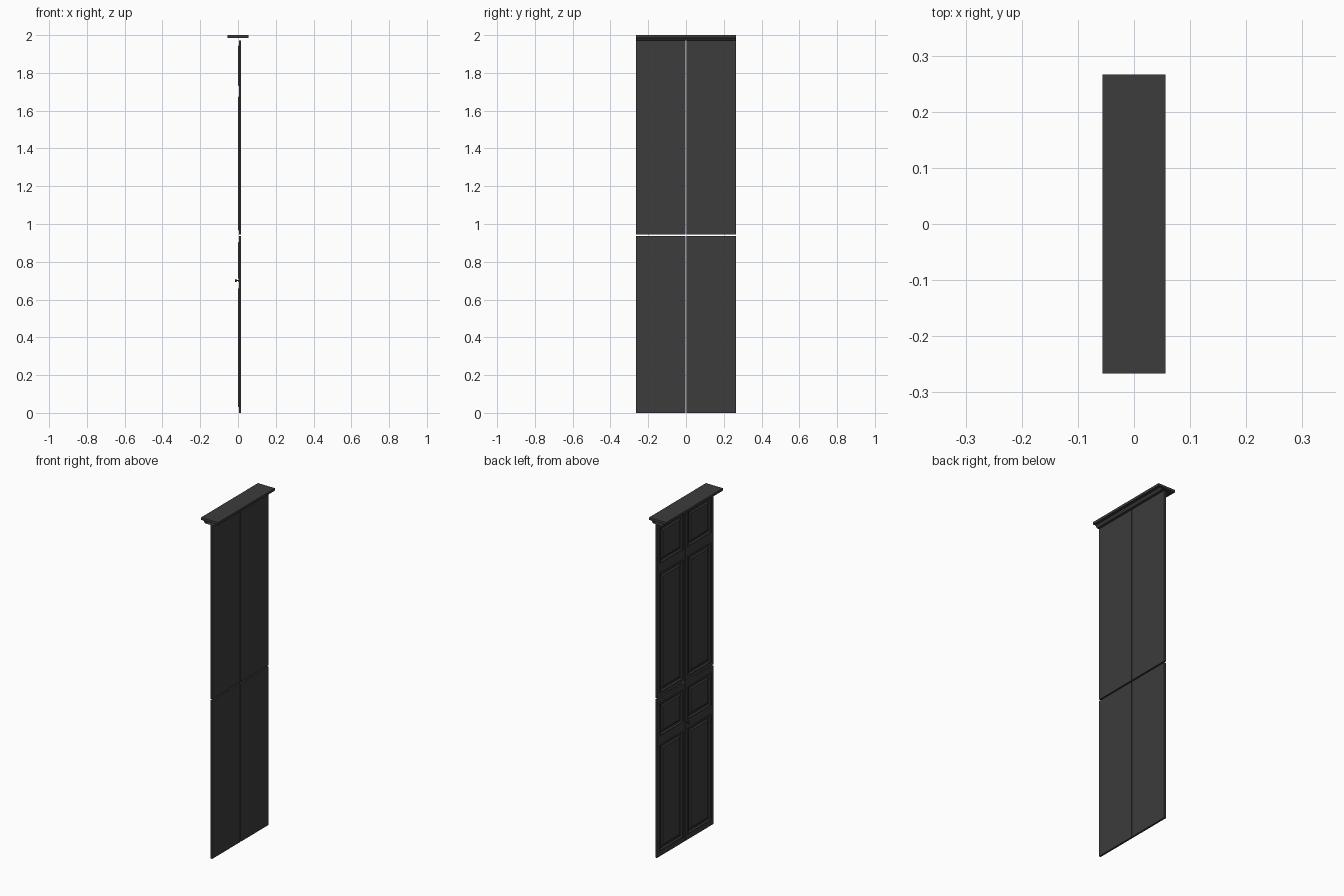
import bpy, bmesh, math
from mathutils import Matrix

if "Cube" in bpy.data.objects:
    bpy.data.objects.remove(bpy.data.objects["Cube"])

DARK = bpy.data.materials.new("charcoal")
DARK.diffuse_color = (0.045, 0.045, 0.045, 1)
DARK.use_nodes = True
DARK.node_tree.nodes["Principled BSDF"].inputs["Base Color"].default_value = DARK.diffuse_color


def finish(name, bm):
    bmesh.ops.recalc_face_normals(bm, faces=bm.faces)
    me = bpy.data.meshes.new(name)
    bm.to_mesh(me)
    bm.free()
    ob = bpy.data.objects.new(name, me)
    bpy.context.collection.objects.link(ob)
    me.materials.append(DARK)
    return ob


def door(name, side, zs, x0=0.005, x1=0.016):
    """Two-panel door: gridded face, moulded panels, thickness behind."""
    ys = [side * v for v in (0.002, 0.022, 0.24, 0.264)]
    bm = bmesh.new()
    g = [[bm.verts.new((x0, y, z)) for y in ys] for z in zs]
    panels = []
    for i in range(len(zs) - 1):
        for j in range(3):
            q = [g[i][j], g[i][j + 1], g[i + 1][j + 1], g[i + 1][j]]
            if side > 0:
                q.reverse()
            f = bm.faces.new(q)
            if j == 1 and i in (1, 3):
                panels.append(f)
    # sides and flat back
    rim = [e for e in bm.edges if e.is_boundary]
    ext = bmesh.ops.extrude_edge_only(bm, edges=rim)["geom"]
    for v in ext:
        if isinstance(v, bmesh.types.BMVert):
            v.co.x = x1
    bmesh.ops.holes_fill(bm, edges=[e for e in bm.edges if e.is_boundary], sides=0)
    # raised bead, sunk margin, bevelled raised field
    for width, x in ((0.003, 0.001), (0.006, 0.002), (0.006, 0.010),
                     (0.014, 0.010), (0.012, 0.004)):
        bmesh.ops.inset_individual(bm, faces=panels, thickness=width, depth=0)
        for f in panels:
            for v in f.verts:
                v.co.x = x
    return finish(name, bm)


LOWER = (0.0, 0.03, 0.66, 0.71, 0.905, 0.936)
UPPER = (0.944, 0.965, 1.675, 1.73, 1.945, 1.972)
for label, zs in (("lower", LOWER), ("upper", UPPER)):
    for end, s in (("left", 1), ("right", -1)):
        door(f"{label}_{end}_door", s, zs)


# cornice: solid cap on an open-ended lower moulding
bm = bmesh.new()
bmesh.ops.create_cube(bm, size=1, matrix=Matrix.Translation((0, 0, 1.993))
                      @ Matrix.Diagonal((0.112, 0.532, 0.014, 1)))
finish("cornice_cap", bm)

bm = bmesh.new()
prof = [(-0.04, 1.986), (-0.03, 1.972), (0.03, 1.972), (0.04, 1.986)]
rows = [[bm.verts.new((x, y, z)) for x, z in prof] for y in (-0.265, 0.265)]
for k in range(3):
    bm.faces.new((rows[0][k], rows[0][k + 1], rows[1][k + 1], rows[1][k]))
finish("cornice_moulding", bm)

# knob: lathe profile turned about the x axis
bm = bmesh.new()
prof = [(0.006, 0.006), (0.003, 0.006), (0.001, 0.003), (-0.006, 0.003),
        (-0.009, 0.008), (-0.013, 0.008), (-0.016, 0.005), (-0.017, 0.0)]
vs = [bm.verts.new((x, -0.012 + r, 0.7)) for x, r in prof]
es = [bm.edges.new(p) for p in zip(vs, vs[1:])]
bmesh.ops.spin(bm, geom=vs + es, cent=(0, -0.012, 0.7), axis=(1, 0, 0),
               angle=math.tau, steps=16)
bmesh.ops.remove_doubles(bm, verts=bm.verts, dist=1e-4)
knob = finish("door_knob", bm)
bpy.context.view_layer.objects.active = knob
knob.select_set(True)
bpy.ops.object.shade_smooth_by_angle(angle=math.radians(40))
